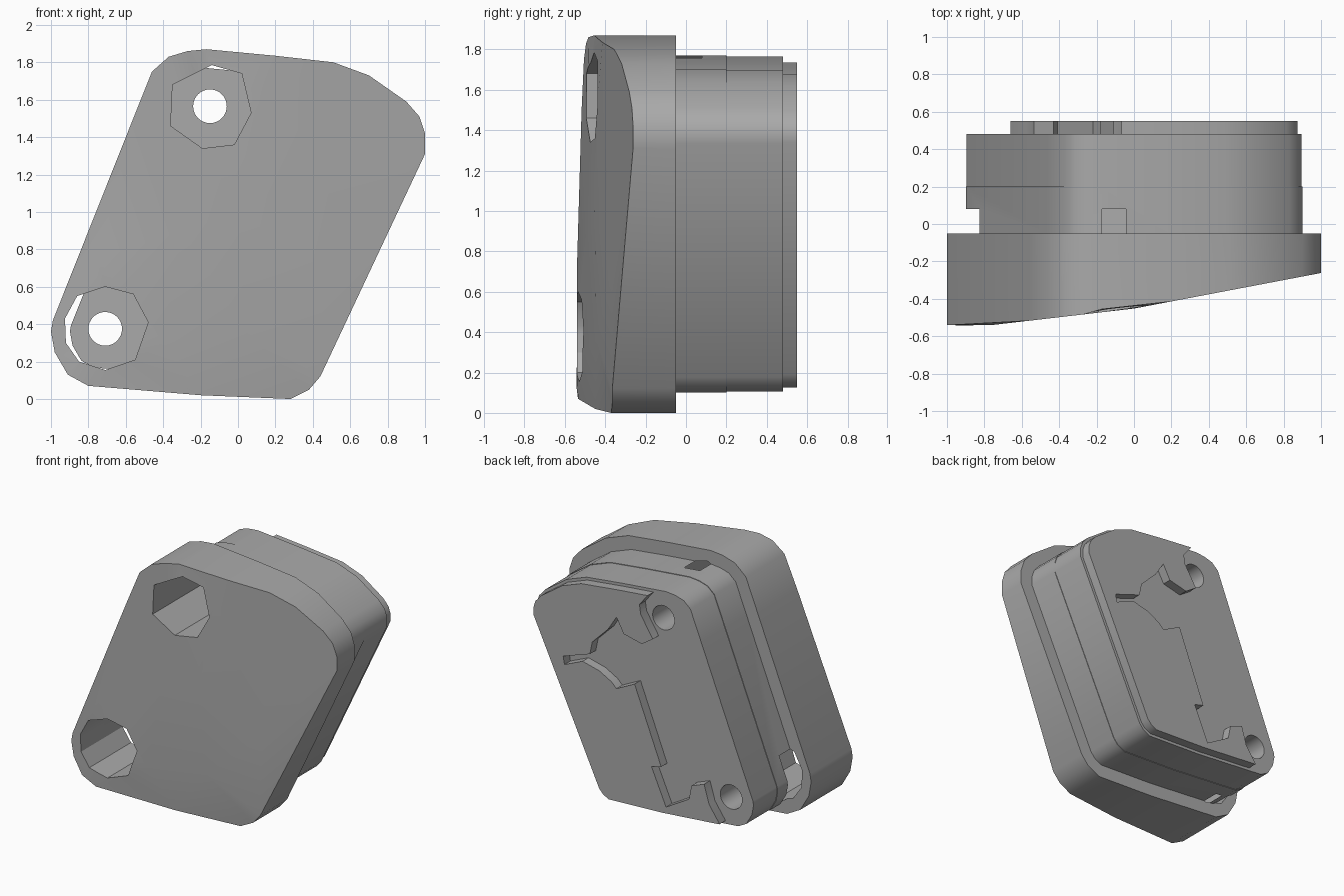
import bpy, bmesh, math
from mathutils import Vector
from mathutils.geometry import delaunay_2d_cdt

if "Cube" in bpy.data.objects:
    bpy.data.objects.remove(bpy.data.objects["Cube"])

grey = bpy.data.materials.new("mid_grey")
grey.diffuse_color = (0.4, 0.4, 0.4, 1)
grey.use_nodes = True
grey.node_tree.nodes["Principled BSDF"].inputs["Base Color"].default_value = grey.diffuse_color

# Slanted rounded outline (x, z), anticlockwise from the front
OUTLINE = [(-0.17, 1.87), (-0.27, 1.86), (-0.37, 1.83), (-0.46, 1.75), (-0.56, 1.50),
           (-0.99, 0.42), (-1.0, 0.36), (-0.98, 0.25), (-0.91, 0.13), (-0.8, 0.07),
           (-0.2, 0.02), (0.28, 0.0), (0.38, 0.05), (0.44, 0.12), (1.0, 1.31), (1.0, 1.42),
           (0.97, 1.51), (0.90, 1.59), (0.70, 1.73), (0.51, 1.80), (0.2, 1.835)]


def make(name, verts, faces):
    me = bpy.data.meshes.new(name)
    bm = bmesh.new()
    vs = [bm.verts.new(v) for v in verts]
    for f in faces:
        bm.faces.new([vs[i] for i in f])
    bmesh.ops.recalc_face_normals(bm, faces=bm.faces)
    bm.to_mesh(me)
    bm.free()
    ob = bpy.data.objects.new(name, me)
    bpy.context.collection.objects.link(ob)
    me.materials.append(grey)
    return ob


def prism(name, pts, y0, y1):
    n = len(pts)
    verts = [(x, y, z) for y in (y0, y1) for x, z in pts]
    sides = [(i, (i + 1) % n, n + (i + 1) % n, n + i) for i in range(n)]
    return make(name, verts, sides + [range(n), range(n, 2 * n)])


def inset(pts, d):
    out = []
    for i, p in enumerate(pts):
        a, p, b = Vector(pts[i - 1]), Vector(p), Vector(pts[(i + 1) % len(pts)])
        e, f = (p - a).normalized(), (b - p).normalized()
        n1, n2 = Vector((-e.y, e.x)), Vector((-f.y, f.x))
        out.append(tuple(p + (n1 + n2) * d / (1 + n1.dot(n2))))
    return out


def circle(cx, cz, r, n=32):
    return [(cx + r * math.cos(2 * math.pi * i / n), cz + r * math.sin(2 * math.pi * i / n))
            for i in range(n)]


def cut(ob, cutter):
    cutter.hide_render = True
    mod = ob.modifiers.new("cut", 'BOOLEAN')
    mod.operation, mod.solver, mod.object = 'DIFFERENCE', 'EXACT', cutter
    bpy.context.view_layer.objects.active = ob
    bpy.ops.object.modifier_apply(modifier=mod.name)


# Sloping front of the cover: depth depends mostly on x
KEYS = [(-1.01, -0.54), (-0.8, -0.545), (0.0, -0.452), (1.01, -0.26)]
DIPS = {(-0.17, 1.87): -0.455, (-0.2, 0.02): -0.45, (0.28, 0.0): -0.37,
        (0.38, 0.05): -0.365, (0.44, 0.12): -0.365, (-0.8, 0.07): -0.535}


def front(p):
    for k, y in DIPS.items():
        if abs(k[0] - p[0]) + abs(k[1] - p[1]) < 0.001:
            return y
    for (x0, y0), (x1, y1) in zip(KEYS, KEYS[1:]):
        if p[0] <= x1:
            return y0 + (y1 - y0) * (p[0] - x0) / (x1 - x0)


# Front cover plate
n = len(OUTLINE)
inner = [(-0.75, 0.75), (-0.75, 0.3), (-0.4, 0.3), (-0.3, 0.9), (-0.3, 1.6), (0.04, 0.36),
         (0.0, 1.0), (0.1, 1.6), (0.45, 0.7), (0.5, 1.3)]
edges = [(i, (i + 1) % n) for i in range(n)]
pts, _, tris, *_ = delaunay_2d_cdt([Vector(p) for p in OUTLINE + inner], edges, [], 1, 1e-5)
m = len(pts)
verts = [(p.x, front(p), p.y) for p in pts] + [(x, -0.05, z) for x, z in OUTLINE]
faces = [tuple(t) for t in tris] + [(i, j, m + j, m + i) for i, j in edges]
cover = make("front_cover", verts, faces + [tuple(range(m, m + n))])

# Rear housing, with a hair-thin step round the back half
body = prism("rear_housing", inset(OUTLINE, 0.1), -0.05, 0.20)
body_back = prism("rear_housing_back", inset(OUTLINE, 0.104), 0.20, 0.48)

# Raised back panel, trimmed along a stepped line beside the screw holes
panel = prism("back_panel", inset(OUTLINE, 0.125), 0.48, 0.55)
STEPS = [(-0.12, 1.95), (-0.085, 1.757), (0.0, 1.65), (-0.01, 1.58), (-0.11, 1.42), (-0.02, 1.36),
         (0.13, 1.395), (0.19, 1.505), (0.26, 1.395), (0.39, 1.265), (0.41, 1.17),
         (0.63, 1.095), (0.62, 1.035), (0.47, 1.10), (0.33, 1.065), (0.23, 1.01),
         (0.19, 0.97), (0.04, 1.045), (-0.18, 0.485), (-0.10, 0.465), (-0.22, 0.195),
         (-0.41, 0.305), (-0.43, 0.41), (-0.535, 0.45), (-0.576, 0.31), (-0.66, 0.19),
         (-0.7, -0.1), (-2, -0.1), (-2, 1.95)]
cutters = [prism("panel_cutter", STEPS, 0.4, 0.7)]
cut(panel, cutters[0])

# Screw holes and their faceted counterbores, which break through the housing wall
BORES = [[(-0.14, 1.785), (-0.35, 1.68), (-0.36, 1.46), (-0.19, 1.34), (-0.02, 1.36),
          (0.07, 1.53), (0.02, 1.74)],
         [(-0.71, 0.6), (-0.86, 0.55), (-0.925, 0.43), (-0.92, 0.30), (-0.85, 0.2), (-0.71, 0.155),
          (-0.55, 0.21), (-0.48, 0.41), (-0.56, 0.56)]]
for (cx, cz), bore in zip([(-0.15, 1.565), (-0.71, 0.375)], BORES):
    hole = prism("hole_cutter", circle(cx, cz, 0.09), -1, 1)
    recess = prism("bore_cutter", bore, -1, 0.08)
    cutters += [hole, recess]
    cut(cover, recess)
    cut(body, recess)
    cut(body, hole)
    cut(body_back, hole)

for c in cutters:
    bpy.data.objects.remove(c, do_unlink=True)

# Smooth rounded corners, sharp rims
for ob in (cover, body, body_back, panel):
    bpy.ops.object.select_all(action='DESELECT')
    ob.select_set(True)
    bpy.context.view_layer.objects.active = ob
    bpy.ops.object.shade_smooth_by_angle(angle=math.radians(32))
